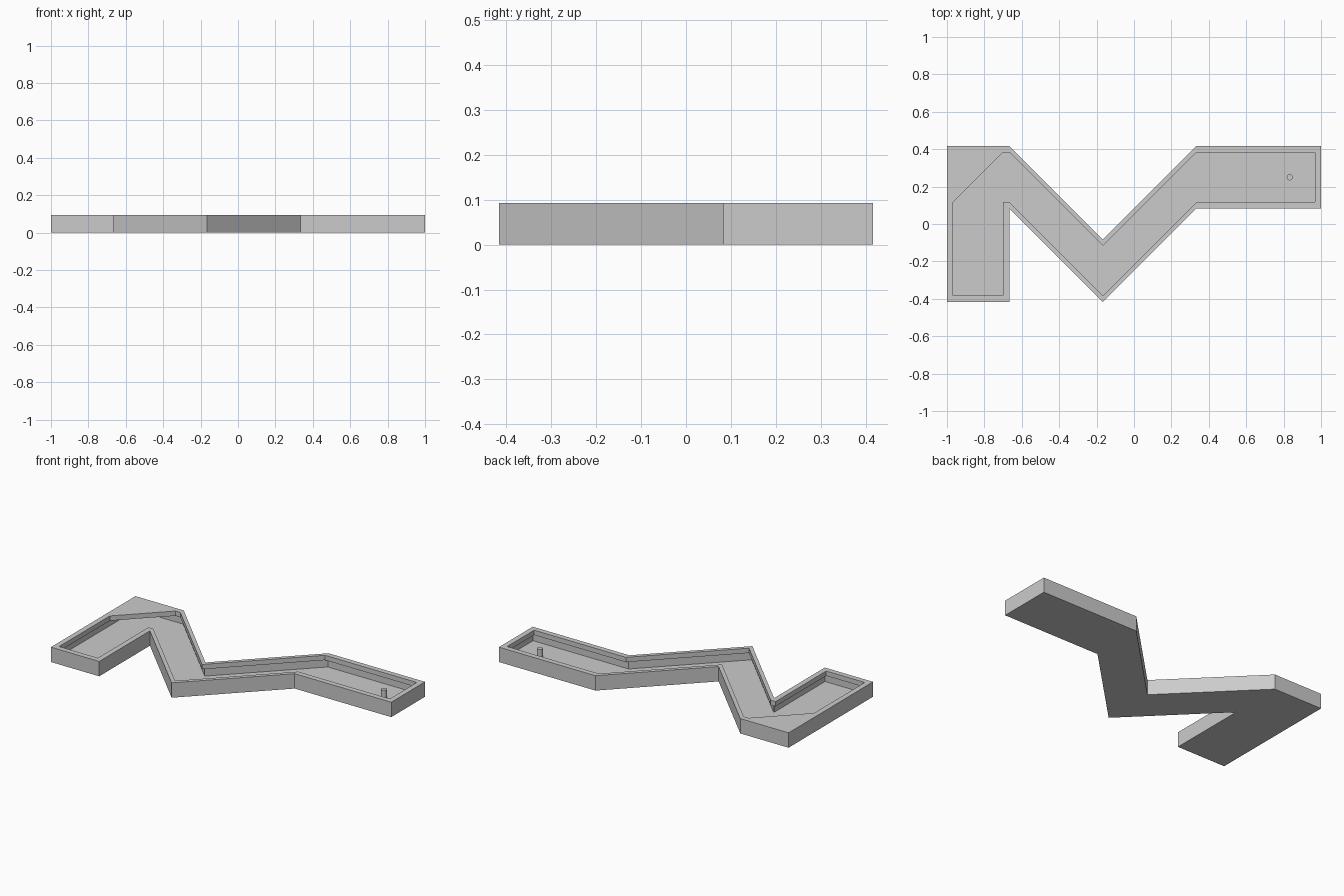
import bpy, bmesh

cube = bpy.data.objects.get("Cube")
if cube:
    bpy.data.objects.remove(cube, do_unlink=True)

U = 1 / 30          # width of the top rim
W = U / 5           # thickness of the walls below the rim
H = 0.093           # overall height
FLOOR = 0.01        # floor level
ROOF = H - 0.03     # underside of the rim and corner plate
PEG_TOP = 0.067
T = 1 / 3           # track width
L, R, Y = -2 * T, T, 0.25 * T   # bend positions
YT = Y + T

grey = bpy.data.materials.new("plain grey")
grey.use_nodes = True
color = (0.6, 0.6, 0.6, 1)
grey.diffuse_color = color
grey.node_tree.nodes["Principled BSDF"].inputs["Base Color"].default_value = color


def prism(name, outline, z0, z1):
    """Upright prism from a flat outline."""
    bm = bmesh.new()
    face = bm.faces.new([bm.verts.new((x, y, z0)) for x, y in outline])
    ext = bmesh.ops.extrude_face_region(bm, geom=[face])["geom"]
    verts = [v for v in ext if isinstance(v, bmesh.types.BMVert)]
    bmesh.ops.translate(bm, verts=verts, vec=(0, 0, z1 - z0))
    bmesh.ops.recalc_face_normals(bm, faces=bm.faces)
    mesh = bpy.data.meshes.new(name)
    bm.to_mesh(mesh)
    bm.free()
    mesh.materials.append(grey)
    obj = bpy.data.objects.new(name, mesh)
    bpy.context.collection.objects.link(obj)
    return obj


def cut(target, cutter):
    """Subtract a prism and remove it."""
    mod = target.modifiers.new("cut", "BOOLEAN")
    mod.operation, mod.solver, mod.object = "DIFFERENCE", "EXACT", cutter
    bpy.context.view_layer.objects.active = target
    bpy.ops.object.modifier_apply(modifier=mod.name)
    bpy.data.objects.remove(cutter, do_unlink=True)


def channel(t, corner):
    """Zigzag outline set in by t, closed by the given corner points."""
    lo, hi = Y + t, YT - t
    return [(t - 1, lo - 0.5), (L - t, lo - 0.5), (L - t, lo), (L, lo),
            (-T / 2, lo - 0.5), (R, lo), (1 - t, lo), (1 - t, hi), (R, hi),
            (-T / 2, hi - 0.5), (L, hi)] + corner


# Zigzag track body
track = prism("track", [
    (-1, Y - 0.5), (L, Y - 0.5), (L, Y), (-T / 2, Y - 0.5), (R, Y), (1, Y),
    (1, YT), (R, YT), (-T / 2, YT - 0.5), (L, YT), (-1, YT)], 0, H)

# Wide hollow below the rim, square at the corner
cut(track, prism("hollow_cutter", channel(W, [(W - 1, YT - W)]), FLOOR, ROOF))

# Narrower opening through the rim, diagonal at the corner
cut(track, prism("opening_cutter",
                 channel(U, [(L - U, YT - U), (U - 1, Y + U)]), ROOF - 0.02, H + 0.1))

# Small peg near the end of the track
bpy.ops.mesh.primitive_cylinder_add(
    vertices=24, radius=U / 2, depth=PEG_TOP - FLOOR,
    location=(1 - T / 2, Y + T / 2, (PEG_TOP + FLOOR) / 2))
peg = bpy.context.object
peg.name = "peg"
peg.data.materials.append(grey)
bpy.ops.object.shade_smooth_by_angle()
